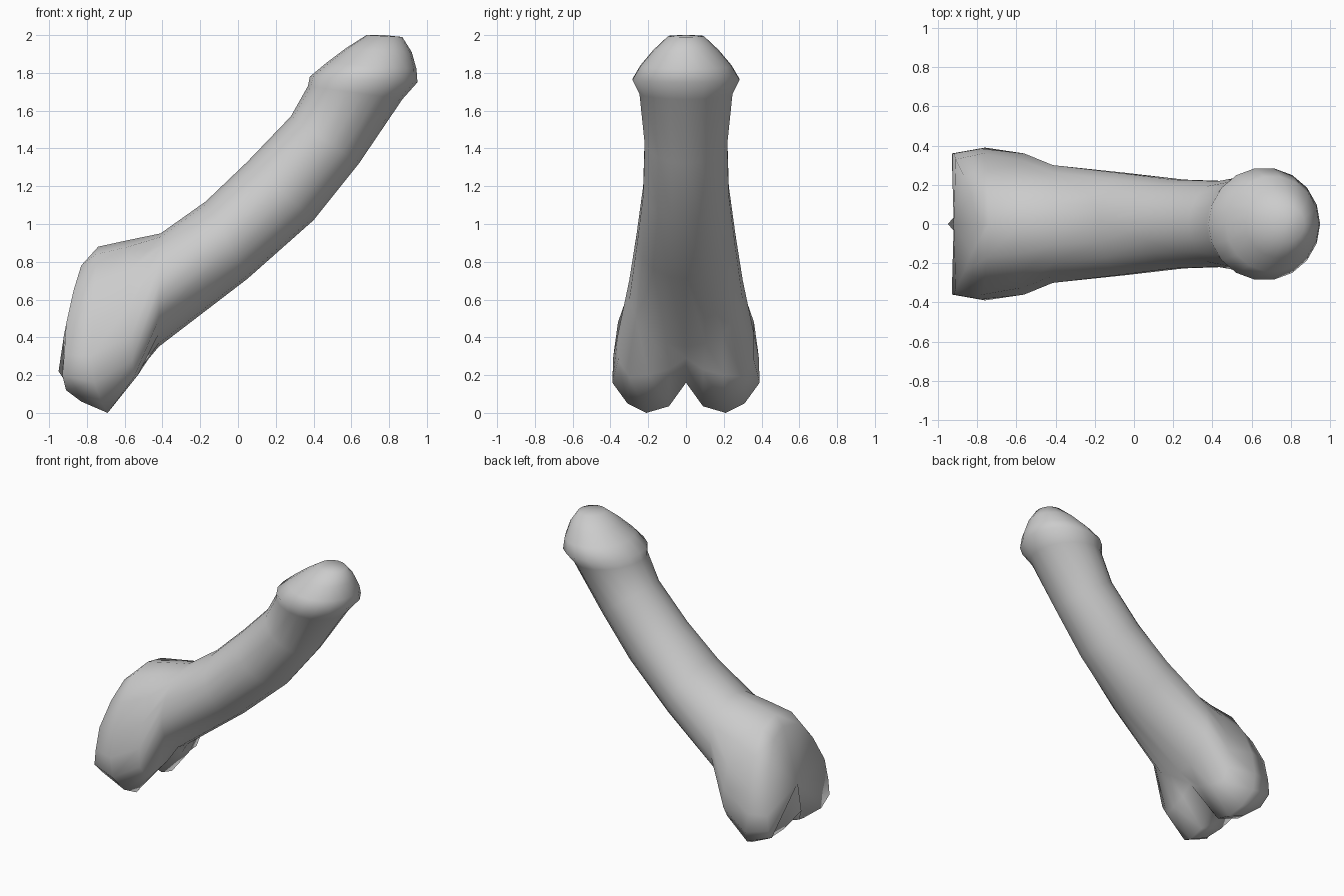
import bpy, bmesh, math
from mathutils import Vector

if "Cube" in bpy.data.objects:
    bpy.data.objects.remove(bpy.data.objects["Cube"])

HALF = 9            # steps from top to bottom on one side
SIDES = HALF * 2


def mirrored(half):
    """Close a half section (top to bottom, +y side) by mirroring it over y = 0."""
    pts = [Vector(p) for p in half]
    return pts + [Vector((p.x, -p.y, p.z)) for p in reversed(pts[1:-1])]


def oval(top_x, top_z, low_x, low_z, half_width):
    """Tilted oval through an upper and a lower profile point."""
    top, low = Vector((top_x, 0, top_z)), Vector((low_x, 0, low_z))
    mid, arm = (top + low) / 2, (top - low) / 2
    half = []
    for i in range(HALF + 1):
        a = math.pi * i / HALF
        half.append(mid + arm * math.cos(a) + Vector((0, half_width * math.sin(a), 0)))
    half[0].y = half[-1].y = 0
    return mirrored(half)


# two-lobed base sections, from the back rim forward
back_rim = mirrored([(-.80, 0, .81), (-.83, .15, .78), (-.87, .25, .65), (-.91, .33, .47),
                     (-.92, .36, .31), (-.93, .36, .20), (-.91, .29, .12), (-.83, .20, .06),
                     (-.87, .09, .10), (-.95, 0, .22)])
widest = mirrored([(-.74, 0, .88), (-.75, .17, .84), (-.76, .28, .68), (-.77, .36, .48),
                   (-.78, .385, .30), (-.76, .39, .16), (-.72, .31, .05), (-.69, .21, 0),
                   (-.69, .09, .035), (-.68, 0, .16)])
base_front = mirrored([(-.58, 0, .915), (-.58, .15, .88), (-.58, .26, .75), (-.57, .325, .58),
                       (-.56, .36, .42), (-.56, .36, .28), (-.55, .30, .19), (-.53, .20, .20),
                       (-.52, .09, .23), (-.51, 0, .29)])

# shaft and rounded tip
rings = [
    back_rim, widest, base_front,
    oval(-.41, .95, -.42, .35, .305),
    oval(-.17, 1.12, .05, .71, .265),
    oval(.05, 1.33, .40, 1.02, .23),
    oval(.28, 1.57, .64, 1.32, .222),
    oval(.37, 1.73, .87, 1.66, .25),
    oval(.38, 1.78, .95, 1.75, .288),
    oval(.47, 1.855, .945, 1.82, .245),
    oval(.57, 1.93, .92, 1.91, .175),
    oval(.68, 2.0, .87, 1.99, .095),
]

bm = bmesh.new()
loops = [[bm.verts.new(p) for p in ring] for ring in rings]
for a, b in zip(loops, loops[1:]):
    for i in range(SIDES):
        j = (i + 1) % SIDES
        bm.faces.new((a[i], a[j], b[j], b[i]))

# end caps
for loop, tip in ((loops[0], (-.92, 0, .42)), (loops[-1], (.775, 0, 2.0))):
    centre = bm.verts.new(tip)
    for i in range(SIDES):
        bm.faces.new((loop[i], loop[(i + 1) % SIDES], centre))

bmesh.ops.recalc_face_normals(bm, faces=bm.faces)
for f in bm.faces:
    f.smooth = True
mesh = bpy.data.meshes.new("curved_body")
bm.to_mesh(mesh)
bm.free()
body = bpy.data.objects.new("curved_body", mesh)
bpy.context.collection.objects.link(body)
